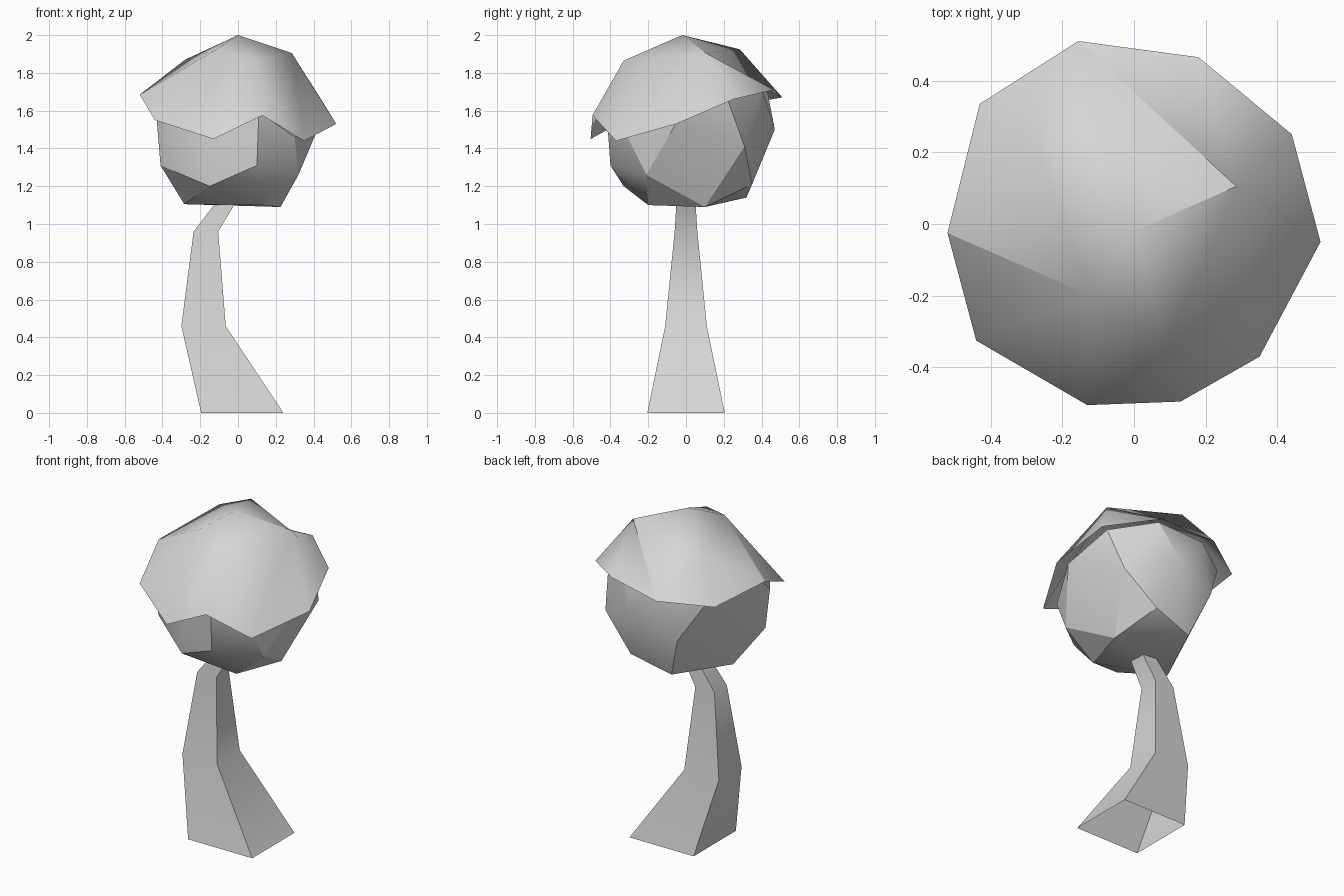
import bpy
import bmesh
import math

default_cube = bpy.data.objects.get("Cube")
if default_cube:
    bpy.data.objects.remove(default_cube, do_unlink=True)


def make_material(name, colour):
    material = bpy.data.materials.new(name)
    material.use_nodes = True
    material.diffuse_color = colour
    material.node_tree.nodes["Principled BSDF"].inputs["Base Color"].default_value = colour
    return material


def finish(name, bm, material):
    """Turn a bmesh into a linked object with one material."""
    mesh = bpy.data.meshes.new(name)
    bm.to_mesh(mesh)
    bm.free()
    mesh.materials.append(material)
    obj = bpy.data.objects.new(name, mesh)
    bpy.context.collection.objects.link(obj)
    return obj


def smooth_by_angle(obj, degrees):
    bpy.ops.object.select_all(action="DESELECT")
    obj.select_set(True)
    bpy.context.view_layer.objects.active = obj
    bpy.ops.object.shade_smooth_by_angle(angle=math.radians(degrees))


light_grey = make_material("light grey", (0.67, 0.67, 0.67, 1.0))

# Jagged rim shared by the cap and the foliage below it
rim_points = [(0.52, -0.05, 1.53), (0.44, 0.25, 1.66), (0.18, 0.465, 1.71),
              (-0.155, 0.51, 1.67), (-0.43, 0.335, 1.64), (-0.52, -0.025, 1.685),
              (-0.44, -0.325, 1.55), (-0.13, -0.505, 1.45), (0.13, -0.495, 1.575),
              (0.35, -0.37, 1.44)]


# Trunk: bent, tapering square tube, open underneath
def build_trunk():
    bm = bmesh.new()
    # each section: left x, right x, half depth, height
    sections = [(-0.195, 0.24, 0.205, 0), (-0.3, -0.065, 0.11, 0.46),
                (-0.235, -0.105, 0.06, 0.96), (-0.05, 0.04, 0.045, 1.2)]
    rings = []
    for low, high, depth, z in sections:
        corners = [(low, -depth), (high, -depth), (high, depth), (low, depth)]
        rings.append([bm.verts.new((x, y, z)) for x, y in corners])
    for lower, upper in zip(rings, rings[1:]):
        for i in range(len(lower)):
            j = (i + 1) % len(lower)
            bm.faces.new((lower[i], lower[j], upper[j], upper[i]))
    bm.faces.new(rings[-1])
    trunk = finish("trunk", bm, light_grey)
    smooth_by_angle(trunk, 50)


# Lower foliage: faceted boulder that flares out to meet the cap
def build_lower_foliage():
    bm = bmesh.new()
    underside = [(0.13, -0.2, 1.1), (0.225, 0.1, 1.09), (-0.285, -0.05, 1.105),
                 (-0.126, 0.32, 1.14)]
    lower_band = [(-0.15, -0.33, 1.2), (0.32, -0.21, 1.26), (0.1, -0.4, 1.31),
                  (-0.41, -0.185, 1.31), (0.13, 0.35, 1.21)]
    upper_band = [(0.3, -0.31, 1.46), (0.33, 0.31, 1.41), (0.06, 0.47, 1.5),
                  (-0.22, 0.4, 1.4), (-0.11, -0.36, 1.48), (-0.43, -0.2, 1.55)]
    # tuck the top just inside the rim, leaving out its two lowest tips
    tucked = [(x * 0.85, y * 0.85, z + 0.02) for x, y, z in rim_points if z > 1.5]
    for point in underside + lower_band + upper_band + tucked + [(0, 0, 1.8)]:
        bm.verts.new(point)
    bmesh.ops.convex_hull(bm, input=bm.verts[:])
    loose = [v for v in bm.verts if not v.link_faces]
    bmesh.ops.delete(bm, geom=loose, context="VERTS")
    bmesh.ops.recalc_face_normals(bm, faces=bm.faces[:])
    foliage = finish("lower_foliage", bm, light_grey)
    smooth_by_angle(foliage, 28)


# Upper foliage: smooth open cap with a jagged overhanging rim
def build_foliage_cap():
    bm = bmesh.new()
    rim = [bm.verts.new(point) for point in rim_points]
    # each shoulder point fans out over a run of rim points: first, count
    shoulders = [((0.285, 0.105, 1.905), -1, 4), ((-0.11, 0.285, 1.925), 3, 0),
                 ((-0.28, 0.22, 1.87), 3, 2), ((-0.12, -0.2, 1.92), 5, 2),
                 ((0.09, -0.33, 1.865), 7, 2)]
    ring = [bm.verts.new(point) for point, first, count in shoulders]
    apex = bm.verts.new((0, -0.02, 2))
    for i, (point, first, count) in enumerate(shoulders):
        following = ring[(i + 1) % len(ring)]
        last = (first + count) % len(rim)
        bm.faces.new((apex, ring[i], following))
        bm.faces.new((ring[i], rim[last], following))
        for k in range(first, first + count):
            bm.faces.new((ring[i], rim[k % len(rim)], rim[(k + 1) % len(rim)]))
    for face in bm.faces:
        face.smooth = True
    # creases: down from the peak to the back rim, and along the side ridge
    for pair in ((apex, ring[0]), (ring[0], rim[3]), (ring[3], rim[5])):
        bm.edges.get(pair).smooth = False
    finish("foliage_cap", bm, light_grey)


build_trunk()
build_lower_foliage()
build_foliage_cap()
